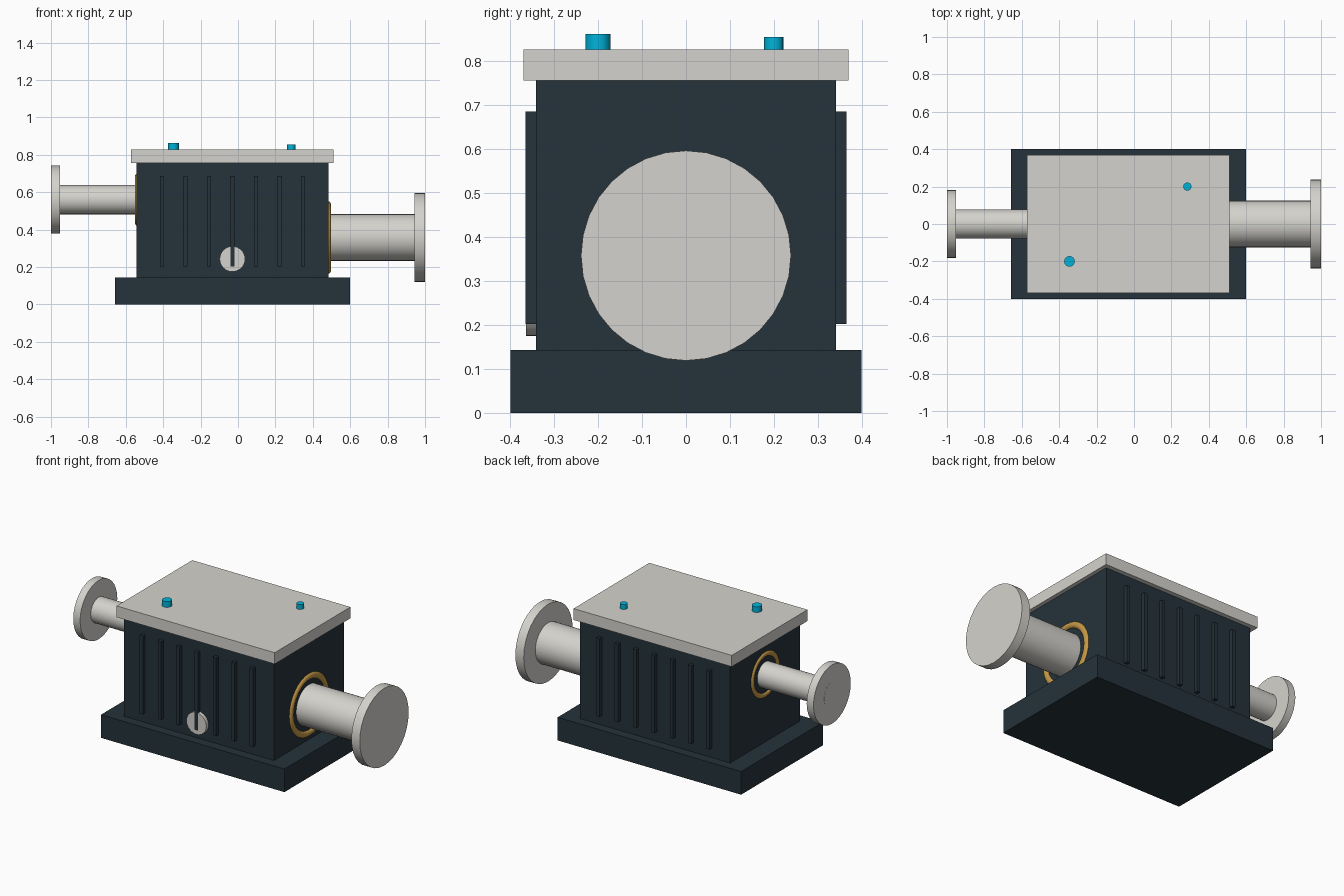
import bpy, math

if "Cube" in bpy.data.objects:
    bpy.data.objects.remove(bpy.data.objects["Cube"])

def mat(name, rgb):
    m = bpy.data.materials.new(name)
    m.diffuse_color = (*rgb, 1)
    m.use_nodes = True
    m.node_tree.nodes["Principled BSDF"].inputs["Base Color"].default_value = m.diffuse_color
    return m

DARK = mat("dark_paint", (0.018, 0.032, 0.043))
STEEL = mat("pale_steel", (0.66, 0.65, 0.61))
BRASS = mat("brass", (0.55, 0.31, 0.06))
CYAN = mat("cyan_bolt", (0.0, 0.45, 0.7))

def finish(name, m, smooth=False):
    o = bpy.context.object
    o.name = name
    o.data.materials.append(m)
    if smooth:
        bpy.ops.object.shade_smooth_by_angle(angle=math.radians(35))
    return o

def box(name, x0, x1, y0, y1, z0, z1, m):
    bpy.ops.mesh.primitive_cube_add(size=1, location=((x0+x1)/2, (y0+y1)/2, (z0+z1)/2))
    bpy.context.object.scale = (x1-x0, y1-y0, z1-z0)
    bpy.ops.object.transform_apply(location=False, rotation=False, scale=True)
    return finish(name, m)

ROT = {"x": (0, math.pi/2, 0), "y": (math.pi/2, 0, 0), "z": (0, 0, 0)}

def cyl(name, axis, a, b, center, r, m, sides=32):
    """Cylinder from a to b along an axis; center gives the other two coordinates."""
    loc = list(center)
    loc.insert("xyz".index(axis), (a+b)/2)
    bpy.ops.mesh.primitive_cylinder_add(vertices=sides, radius=r, depth=abs(b-a),
                                        location=loc, rotation=ROT[axis])
    return finish(name, m, True)

# Housing
CX = -0.03
box("base", -0.657, 0.598, -0.4, 0.4, 0, 0.143, DARK)
box("housing", -0.542, 0.485, -0.342, 0.342, 0.143, 0.757, DARK)
box("lid", -0.572, 0.51, -0.37, 0.37, 0.757, 0.827, STEEL)

# Cooling ribs on front and back
for side in (-1, 1):
    y0, y1 = sorted((side*0.33, side*0.365))
    for i in range(-3, 4):
        x = CX + i*0.1255
        box("cooling_rib", x-0.011, x+0.011, y0, y1, 0.202, 0.686, DARK)

# Drain plug on the front
cyl("drain_plug", "y", -0.364, -0.32, (CX, 0.243), 0.068, STEEL)

# Shafts, coupling flanges and seal rings
def shaft(label, wall, end, inner, tip, z, r, flange_r, ring_r, tube_r):
    d = 1 if end > 0 else -1
    cyl(label + "_shaft", "x", wall - d*0.06, tip, (0, z), r, STEEL)
    cyl(label + "_flange", "x", inner, end, (0, z), flange_r, STEEL)
    bpy.ops.mesh.primitive_torus_add(major_radius=ring_r, minor_radius=tube_r,
                                     major_segments=32, minor_segments=12,
                                     location=(wall - d*0.008, 0, z), rotation=ROT["x"])
    finish(label + "_seal_ring", BRASS, True)

shaft("input", -0.542, -0.9995, -0.953, -1.0, 0.56, 0.078, 0.182, 0.125, 0.017)
shaft("output", 0.485, 1.0, 0.943, 0.97, 0.358, 0.125, 0.239, 0.174, 0.021)

# Lid fittings
cyl("breather", "z", 0.81, 0.862, (-0.345, -0.2), 0.0285, CYAN, 16)
cyl("filler_cap", "z", 0.81, 0.856, (0.285, 0.2), 0.022, CYAN, 16)
